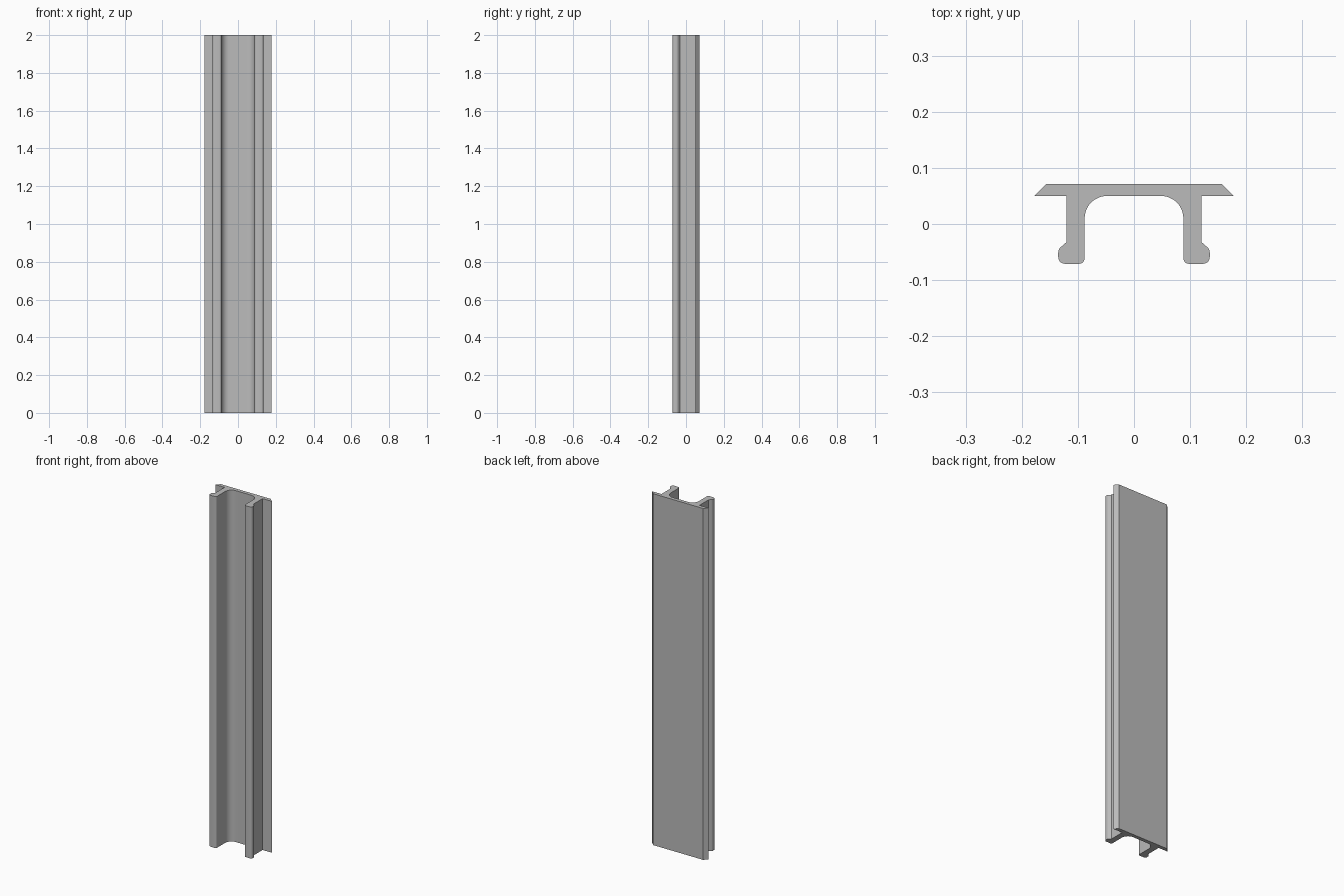
import bpy, bmesh
from math import sin, cos, radians

cube = bpy.data.objects.get("Cube")
if cube:
    bpy.data.objects.remove(cube, do_unlink=True)

HEIGHT = 2.0


def arc(cx, cy, r, start, end, steps):
    """Points along a circular arc, angles in degrees."""
    angles = [radians(start + (end - start) * i / steps) for i in range(steps + 1)]
    return [(cx + r * cos(a), cy + r * sin(a)) for a in angles]


# Left half of the cross-section, from the back face round to the channel floor
half = [(0.157, 0.071), (0.178, 0.05), (0.12, 0.05), (0.12, -0.032)]
half += arc(0.122, -0.051, 0.013, 45, 0, 4)       # hooked lip
half += arc(0.123, -0.059, 0.012, 0, -90, 6)      # outer foot corner
half += arc(0.098, -0.061, 0.010, -90, -180, 6)   # inner foot corner
half += arc(0.048, 0.010, 0.040, 0, 90, 12)       # channel fillet
profile = half + [(-x, y) for x, y in reversed(half)]

# Extrude the profile into the rail
bm = bmesh.new()
base = bm.faces.new([bm.verts.new((x, y, 0)) for x, y in profile])
top = bmesh.ops.extrude_face_region(bm, geom=[base], use_keep_orig=True)
bmesh.ops.translate(bm, vec=(0, 0, HEIGHT),
                    verts=[g for g in top["geom"] if isinstance(g, bmesh.types.BMVert)])
bmesh.ops.recalc_face_normals(bm, faces=bm.faces)
mesh = bpy.data.meshes.new("channel_rail")
bm.to_mesh(mesh)
bm.free()
rail = bpy.data.objects.new("channel_rail", mesh)
bpy.context.collection.objects.link(rail)

# Plain grey finish
grey = bpy.data.materials.new("light_grey")
grey.use_nodes = True
colour = (0.5, 0.5, 0.5, 1)
grey.diffuse_color = colour
grey.node_tree.nodes["Principled BSDF"].inputs["Base Color"].default_value = colour
mesh.materials.append(grey)

# Smooth the fillets, keep the edges crisp
bpy.context.view_layer.objects.active = rail
rail.select_set(True)
bpy.ops.object.shade_smooth_by_angle(angle=radians(30))
